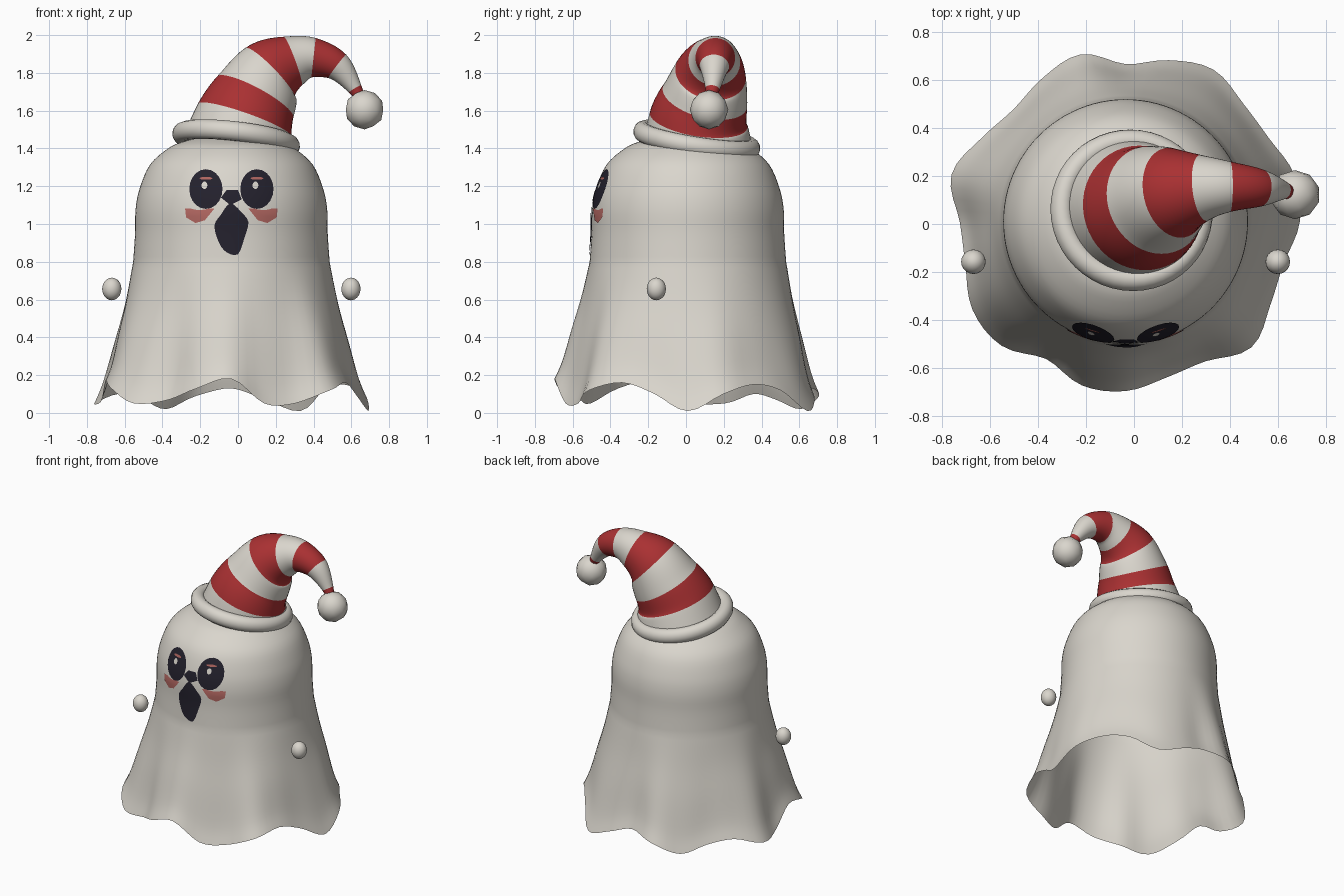
import bpy, bmesh, math
from mathutils import Vector

cube = bpy.data.objects.get("Cube")
if cube:
    bpy.data.objects.remove(cube)


def material(name, rgb):
    m = bpy.data.materials.new(name)
    m.use_nodes = True
    m.diffuse_color = (*rgb, 1)
    bsdf = m.node_tree.nodes["Principled BSDF"]
    bsdf.inputs["Base Color"].default_value = (*rgb, 1)
    bsdf.inputs["Roughness"].default_value = 0.8
    return m


cloth = material("off white cloth", (0.70, 0.67, 0.61))
red = material("red stripe", (0.40, 0.03, 0.032))
dark = material("dark face paint", (0.017, 0.015, 0.026))
pink = material("pink blush", (0.43, 0.13, 0.115))


def spline(pts, steps, wrap=False):
    """Catmull-Rom samples through tuples of any size."""
    n, out = len(pts), []
    pick = (lambda i: pts[i % n]) if wrap else (lambda i: pts[max(0, min(n - 1, i))])
    for i in range(n if wrap else n - 1):
        for k in range(steps):
            t = k / steps
            out.append(tuple(
                b + t / 2 * (c - a + t * (2 * a - 5 * b + 4 * c - d + t * (3 * (b - c) + d - a)))
                for a, b, c, d in zip(pick(i - 1), pick(i), pick(i + 1), pick(i + 2))))
    return out if wrap else out + [pts[-1]]


def finish(name, bm, mats, outward=True):
    if outward:
        bmesh.ops.recalc_face_normals(bm, faces=bm.faces)
    mesh = bpy.data.meshes.new(name)
    bm.to_mesh(mesh)
    bm.free()
    for m in mats:
        mesh.materials.append(m)
    ob = bpy.data.objects.new(name, mesh)
    bpy.context.collection.objects.link(ob)
    bpy.ops.object.select_all(action='DESELECT')
    bpy.context.view_layer.objects.active = ob
    ob.select_set(True)
    bpy.ops.object.shade_smooth_by_angle(angle=math.radians(50))
    return ob


def loft(name, rings, mats, rule=lambda i: 0, cap_start=False, cap_end=False, loop=False):
    """Skin closed rings of points; rule gives the material of each band."""
    bm = bmesh.new()
    vs = [[bm.verts.new(p) for p in ring] for ring in rings]
    n = len(vs[0])
    for i in range(len(vs) if loop else len(vs) - 1):
        a, b = vs[i], vs[(i + 1) % len(vs)]
        for j in range(n):
            k = (j + 1) % n
            bm.faces.new((a[j], a[k], b[k], b[j])).material_index = rule(i)
    if cap_start:
        bm.faces.new(vs[0])
    if cap_end:
        bm.faces.new(vs[-1]).material_index = rule(len(vs) - 2)
    return finish(name, bm, mats)


# Body: round dome flowing into a folded skirt with a wavy hem
CX, CY, WAIST = -0.035, 0.01, 0.8
dome = spline([(.01, 1.475), (.15, 1.46), (.26, 1.435), (.335, 1.40), (.43, 1.315),
               (.485, 1.19), (.507, 1.08), (.51, .95), (.52, WAIST)], 4)
hem = spline([(.725, .01), (.73, .10), (.69, .15), (.693, .12), (.73, .01), (.695, .07),
              (.655, .13), (.72, .09), (.69, .02), (.66, .07), (.693, .10), (.75, .05),
              (.69, .06), (.69, .17), (.735, .13), (.73, .05), (.66, .07), (.705, .13),
              (.705, .18), (.67, .05), (.67, .05), (.74, .12), (.695, .16), (.68, .10)], 4, True)
skirt = spline([(.52, 0), (.56, .28), (.61, .56), (.66, .85), (.70, 1)], 4)
N = len(hem)


def around(j, r, z):
    a = math.tau * j / N
    return (CX + r * math.cos(a), CY + r * math.sin(a), z)


rings = [[around(j, r, z) for j in range(N)] for r, z in dome]
for r, s in skirt[1:]:
    rings.append([around(j, r + (hr - .70) * s ** 1.3, WAIST + (hz - WAIST) * s)
                  for j, (hr, hz) in enumerate(hem)])
loft("ghost_sheet_body", rings, [cloth], cap_start=True)


# Face: thin painted plates that follow the front of the dome
def front_point(x, z, lift):
    r = dome[-1][0]
    for (r0, z0), (r1, z1) in zip(dome, dome[1:]):
        if z1 <= z <= z0:
            r = r0 + (r1 - r0) * (z0 - z) / (z0 - z1)
    r += lift
    return (x, CY - math.sqrt(r * r - (x - CX) ** 2), z)


def plate(name, outline, mat, lift=0.005, layers=5):
    cx = sum(p[0] for p in outline) / len(outline)
    cz = sum(p[1] for p in outline) / len(outline)
    bm = bmesh.new()
    mid = bm.verts.new(front_point(cx, cz, lift))
    prev = None
    n = len(outline)
    for k in range(1, layers + 1):
        f = k / layers
        ring = [bm.verts.new(front_point(cx + (x - cx) * f, cz + (z - cz) * f, lift))
                for x, z in outline]
        for j in range(n):
            i = (j + 1) % n
            bm.faces.new((prev[j], ring[j], ring[i], prev[i]) if prev else (mid, ring[j], ring[i]))
        prev = ring
    bmesh.ops.recalc_face_normals(bm, faces=bm.faces)
    if sum(f.normal.y for f in bm.faces) > 0:
        bmesh.ops.reverse_faces(bm, faces=bm.faces)
    finish(name, bm, [mat], outward=False)


def oval(x, z, rx, rz, n=20):
    return [(x + rx * math.cos(math.tau * i / n), z + rz * math.sin(math.tau * i / n))
            for i in range(n)]


for side, x, s in (("right", -.17, -1), ("left", .10, 1)):
    plate(side + "_eye", oval(x, 1.185, .088, .105), dark)
    plate(side + "_eye_shine", oval(x - .008, 1.205, .016, .02, 10), cloth, .008, 1)
    plate(side + "_eye_glint", oval(x, 1.242, .035, .008, 10), pink, .008, 1)
    bx = CX + s * .17
    plate(side + "_cheek", [(bx - s * .08, 1.082), (bx + s * .075, 1.082), (bx + s * .07, 1.035),
                            (bx + s * .02, 1.005), (bx - s * .03, 1.02)], pink, .004)
plate("mouth", spline([(-.04, 1.11), (.02, 1.06), (.055, 1.01), (.035, .93), (.0, .84),
                       (-.06, .85), (-.10, .90), (-.125, .99), (-.09, 1.05)], 3, True), dark, .006)
plate("nose_bridge", [(-.09, 1.14), (-.06, 1.18), (.0, 1.18), (.02, 1.13), (-.04, 1.10)], dark, .004)

# Hat: a bent cone whose bands change colour at every path point
STEPS = 8
path = spline([(0, .06, 1.42, .29), (.035, .067, 1.55, .262), (.09, .10, 1.67, .23),
               (.17, .13, 1.795, .19), (.29, .15, 1.862, .138), (.40, .155, 1.88, .105),
               (.525, .15, 1.835, .078), (.62, .14, 1.715, .038), (.65, .125, 1.64, .025)], STEPS)


def ring_at(centre, normal, radius, n=48):
    u = Vector((0, 1, 0)).cross(normal).normalized()
    v = normal.cross(u).normalized()
    return [centre + radius * (u * math.cos(math.tau * i / n) + v * math.sin(math.tau * i / n))
            for i in range(n)]


hat = []
for i, p in enumerate(path):
    a, b = path[max(0, i - 1)], path[min(len(path) - 1, i + 1)]
    tangent = (Vector(b[:3]) - Vector(a[:3])).normalized()
    hat.append(ring_at(Vector(p[:3]), tangent, p[3]))
loft("striped_hat", hat, [cloth, red], rule=lambda i: i // STEPS % 2, cap_end=True)

# Rolled brim, tilted down towards the back and the left
axis = Vector((.12, .16, 1)).normalized()
brim = []
for k in range(14):
    a = math.tau * k / 14
    brim.append(ring_at(Vector((-.01, .057, 1.445)) + axis * .052 * math.sin(a),
                        axis, .292 + .048 * math.cos(a)))
loft("hat_brim", brim, [cloth], loop=True)


# Pompom and the floating hands
def ball(name, place, size, detail):
    bm = bmesh.new()
    bmesh.ops.create_icosphere(bm, subdivisions=detail, radius=1)
    for v in bm.verts:
        v.co = Vector(c * s for c, s in zip(v.co, size)) + Vector(place)
    finish(name, bm, [cloth])


ball("hat_pompom", (.67, .122, 1.605), (.104, .102, .104), 2)
for side, s in (("right", -1), ("left", 1)):
    ball(side + "_hand", (CX + s * .633, -.157, .656), (.051, .051, .06), 3)
